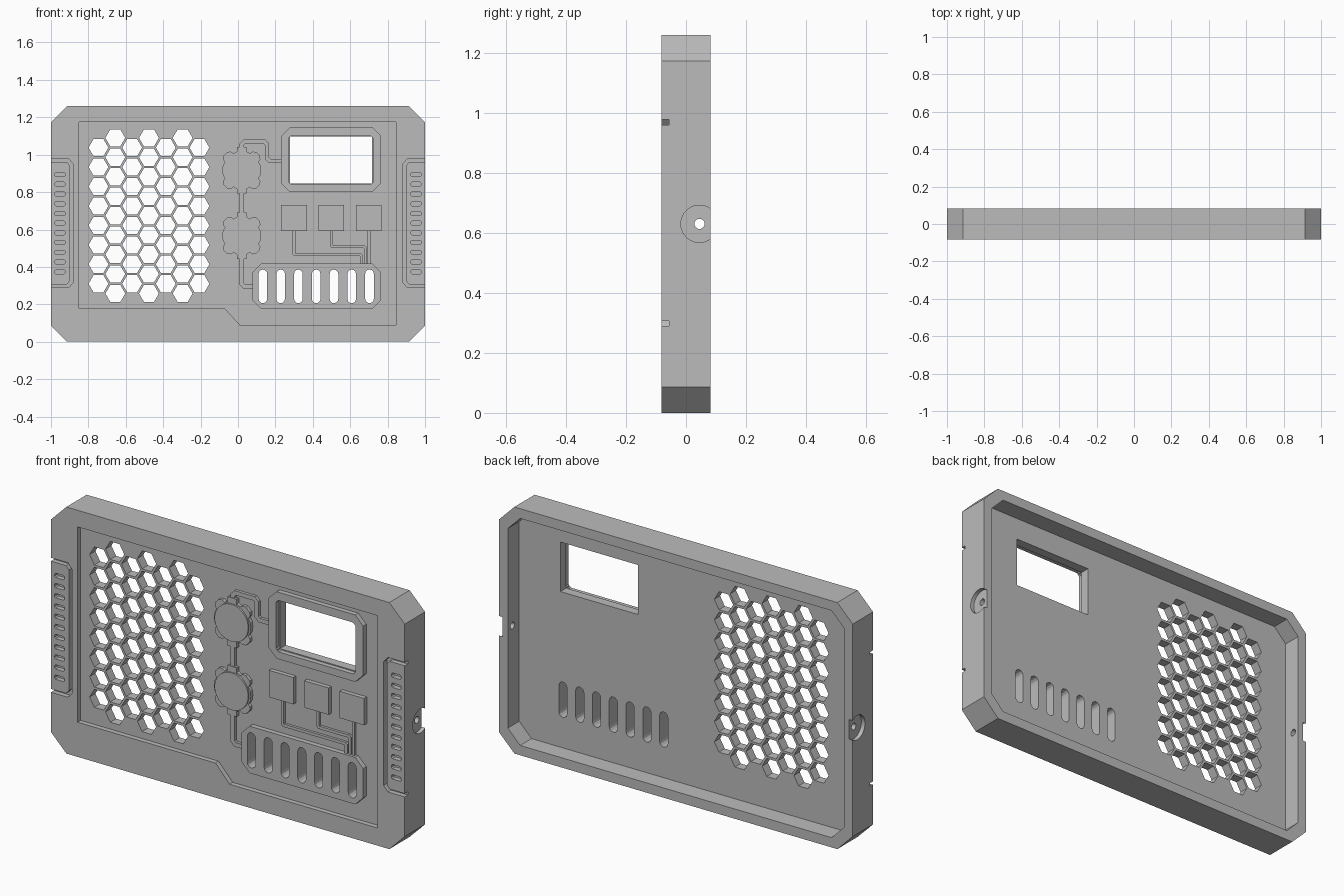
import bpy, bmesh
from math import cos, sin, radians, pi
from mathutils import Vector

old = bpy.data.objects.get("Cube")
if old:
    bpy.data.objects.remove(old)

grey = bpy.data.materials.new("plain grey")
grey.use_nodes = True
grey.diffuse_color = (0.5, 0.5, 0.5, 1)
grey.node_tree.nodes["Principled BSDF"].inputs["Base Color"].default_value = (0.5, 0.5, 0.5, 1)

FRONT, FLOOR, BACK = -0.082, -0.057, 0.082
INNER = -0.01      # back of the panel plate
ROOT = -0.045      # raised parts are sunk to here


def prism(name, loops, a, b, axis="y"):
    """Extrude closed outlines: (x, z) along y, or (y, z) along x."""
    bm = bmesh.new()
    for loop in loops:
        ends = []
        for d in (a, b):
            ends.append([bm.verts.new((u, d, v) if axis == "y" else (d, u, v)) for u, v in loop])
        n = len(loop)
        bm.faces.new(ends[0])
        bm.faces.new(ends[1][::-1])
        for i in range(n):
            j = (i + 1) % n
            bm.faces.new((ends[0][j], ends[0][i], ends[1][i], ends[1][j]))
    bmesh.ops.recalc_face_normals(bm, faces=bm.faces)
    mesh = bpy.data.meshes.new(name)
    bm.to_mesh(mesh)
    bm.free()
    mesh.materials.append(grey)
    obj = bpy.data.objects.new(name, mesh)
    bpy.context.collection.objects.link(obj)
    return obj


def cut(obj, loops, a, b, axis="y"):
    cutter = prism("cutter", loops, a, b, axis)
    cutter.hide_render = True
    mod = obj.modifiers.new("cut", "BOOLEAN")
    mod.operation, mod.solver, mod.object = "DIFFERENCE", "EXACT", cutter
    bpy.context.view_layer.objects.active = obj
    bpy.ops.object.modifier_apply(modifier=mod.name)
    bpy.data.objects.remove(cutter)


def chamfered(x0, x1, z0, z1, c):
    return [(x0 + c, z0), (x1 - c, z0), (x1, z0 + c), (x1, z1 - c),
            (x1 - c, z1), (x0 + c, z1), (x0, z1 - c), (x0, z0 + c)]


def rect(x0, x1, z0, z1):
    return [(x0, z0), (x1, z0), (x1, z1), (x0, z1)]


def ring(cx, cz, r, n):
    return [(cx + r * cos(2 * pi * i / n), cz + r * sin(2 * pi * i / n)) for i in range(n)]


def capsule(cx, cz, w, h):
    """Upright slot with rounded ends."""
    r = w / 2
    arc = [radians(30 * i) for i in range(7)]
    top = [(cx + r * cos(t), cz + h / 2 - r + r * sin(t)) for t in arc]
    return top + [(2 * cx - x, 2 * cz - z) for x, z in top]


def ribbon(path, width, corner=0.014):
    """Outline of a constant-width track with clipped corners."""
    p = [Vector(q) for q in path]
    pts = [p[0]]
    for a, b, c in zip(p, p[1:], p[2:]):
        pts += [b + (a - b).normalized() * corner, b + (c - b).normalized() * corner]
    pts.append(p[-1])
    left, right = [], []
    for i, q in enumerate(pts):
        d0 = (q - pts[max(i - 1, 0)]).normalized()
        d1 = (pts[min(i + 1, len(pts) - 1)] - q).normalized()
        t = (d0 + d1).normalized()
        unit = d0 if d0.length else d1
        off = Vector((-t.y, t.x)) * (width / 2 / t.dot(unit))
        left.append(tuple(q + off))
        right.append(tuple(q - off))
    return left + right[::-1]


# Opening outlines
window = rect(0.277, 0.717, 0.845, 1.098)
vents = [capsule(0.133 + 0.095 * i, 0.296, 0.046, 0.18) for i in range(7)]
hexes = []
for col in range(7):
    long_col = col % 2
    for row in range(8 + long_col):
        hexes.append(ring(-0.746 + 0.09 * col, 0.31 - 0.052 * long_col + 0.104 * row, 0.053, 6))

# Casing: chamfered slab, stepped front recess, open back
casing = prism("casing", [chamfered(-1, 1, 0, 1.26, 0.087)], FRONT, BACK)
cut(casing, [[(-0.85, 0.177), (-0.07, 0.177), (0.01, 0.09), (0.845, 0.09),
              (0.845, 1.175), (-0.85, 1.175)]], -0.2, FLOOR)
cut(casing, [chamfered(-0.95, 0.95, 0.05, 1.21, 0.07)], INNER, 0.2)
cut(casing, hexes + vents + [window], -0.2, 0.03)

# Side grips: bracket groove, small slots, screw recess and hole
for s in (-1, 1):
    bracket = [(1.1, 0.977), (0.905, 0.977), (0.881, 0.95), (0.881, 0.317), (0.905, 0.29),
               (1.1, 0.29), (1.1, 0.307), (0.915, 0.307), (0.899, 0.325), (0.899, 0.942),
               (0.915, 0.96), (1.1, 0.96)]
    cut(casing, [[(s * x, z) for x, z in bracket]], -0.2, FLOOR)
    cut(casing, [chamfered(s * 0.952 - 0.028, s * 0.952 + 0.028, z - 0.011, z + 0.011, 0.006)
                 for z in [0.374 + 0.052 * i for i in range(11)]], -0.2, FLOOR)
    cut(casing, [ring(0.045, 0.63, 0.062, 40)], s * 0.98, s * 1.1, "x")
    cut(casing, [ring(0.045, 0.63, 0.017, 20)], s * 0.9, s * 1.1, "x")

# Display frame
frame = prism("display_frame", [chamfered(0.23, 0.765, 0.803, 1.145, 0.045)], FRONT, ROOT)
cut(frame, [chamfered(0.272, 0.722, 0.84, 1.103, 0.014)], -0.2, FLOOR)
cut(frame, [window], -0.2, 0.03)

# Vent block
block = prism("vent_block", [chamfered(0.078, 0.765, 0.177, 0.417, 0.045)], FRONT, ROOT)
cut(block, vents, -0.2, 0.03)

# Square buttons
for i in range(3):
    x = 0.23 + 0.2 * i
    prism(f"button_{i + 1}", [rect(x, x + 0.138, 0.593, 0.73)], -0.079, ROOT)

# Dials: lobed base, round cap and pipe collars
DIAL_X = 0.02
for name, cz in (("upper", 0.917), ("lower", 0.567)):
    outline = []
    for q in range(4):
        for deg, r in ((0, 0.104), (14, 0.104), (26, 0.1), (30, 0.115), (38, 0.124),
                       (52, 0.124), (60, 0.115), (64, 0.1), (76, 0.104)):
            t = radians(deg + 90 * q)
            outline.append((DIAL_X + r * cos(t), cz + r * sin(t)))
    prism(name + "_dial_base", [outline], -0.074, ROOT)
    cap = prism(name + "_dial_cap", [ring(DIAL_X, cz, 0.095, 40)], FRONT, ROOT)
    bpy.ops.object.select_all(action="DESELECT")
    cap.select_set(True)
    bpy.context.view_layer.objects.active = cap
    bpy.ops.object.shade_smooth_by_angle(angle=radians(30))
    prism(name + "_dial_collars",
          [rect(DIAL_X - 0.025, DIAL_X + 0.025, cz + s * 0.11 - 0.015, cz + s * 0.11 + 0.015)
           for s in (-1, 1)], -0.076, ROOT)

# Pipes between dials, display and vent block
pipes = {
    "display_pipe": [(DIAL_X, 1.0), (DIAL_X, 1.07), (0.155, 1.07), (0.155, 0.967), (0.24, 0.967)],
    "dial_pipe": [(DIAL_X, 0.83), (DIAL_X, 0.65)],
    "vent_pipe": [(DIAL_X, 0.48), (DIAL_X, 0.295), (0.09, 0.295)],
}
for name, path in pipes.items():
    prism(name, [ribbon(path, 0.022)], -0.072, ROOT)

# Tracks from the buttons to the vent block
tracks = [
    [(0.3, 0.6), (0.3, 0.465), (0.66, 0.465), (0.66, 0.41)],
    [(0.5, 0.6), (0.5, 0.508), (0.68, 0.508), (0.68, 0.41)],
    [(0.7, 0.6), (0.7, 0.41)],
]
for i, path in enumerate(tracks):
    prism(f"button_track_{i + 1}", [ribbon(path, 0.015, 0.006)], -0.07, ROOT)
